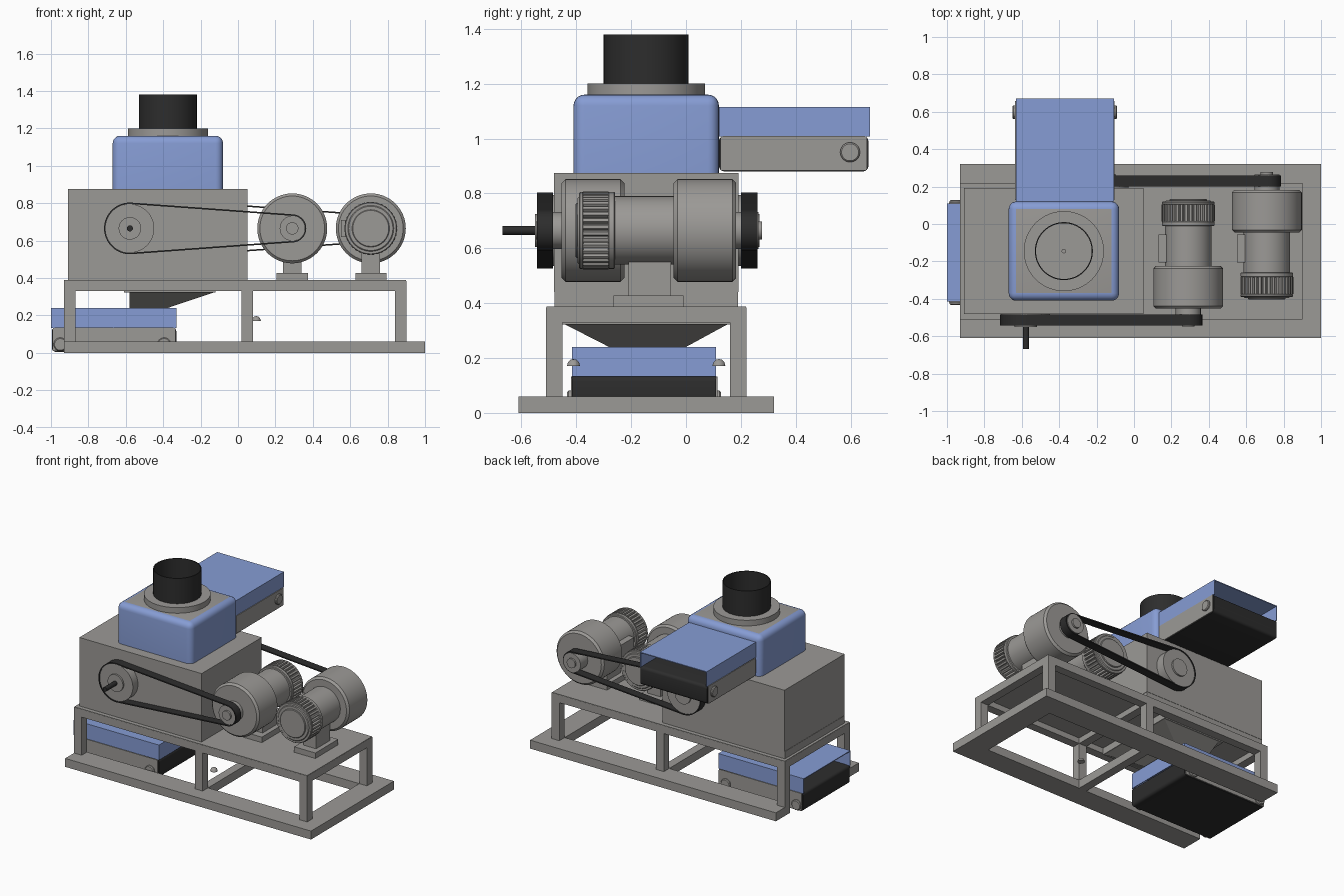
import bpy, bmesh, math
from mathutils import Matrix, Vector

if "Cube" in bpy.data.objects:
    bpy.data.objects.remove(bpy.data.objects["Cube"])


def material(name, rgb):
    m = bpy.data.materials.new(name)
    m.diffuse_color = (*rgb, 1)
    m.use_nodes = True
    m.node_tree.nodes["Principled BSDF"].inputs["Base Color"].default_value = m.diffuse_color
    return m


GREY = material("machine grey", (0.33, 0.32, 0.305))
BLUE = material("cover blue", (0.24, 0.335, 0.66))
BLACK = material("rubber black", (0.026, 0.026, 0.026))


def make(name, bm, mat, smooth=False, matrix=None):
    if matrix:
        bm.transform(matrix)
    bmesh.ops.recalc_face_normals(bm, faces=bm.faces[:])
    me = bpy.data.meshes.new(name)
    bm.to_mesh(me)
    bm.free()
    me.materials.append(mat)
    ob = bpy.data.objects.new(name, me)
    bpy.context.collection.objects.link(ob)
    if smooth:
        bpy.ops.object.select_all(action='DESELECT')
        ob.select_set(True)
        bpy.context.view_layer.objects.active = ob
        bpy.ops.object.shade_smooth_by_angle(angle=math.radians(35))
    return ob


def box_bm(lo, hi):
    bm = bmesh.new()
    bmesh.ops.create_cube(bm, size=1)
    for v in bm.verts:
        v.co = Vector([l + (c + 0.5) * (h - l) for c, l, h in zip(v.co, lo, hi)])
    return bm


def box(name, lo, hi, mat=GREY, matrix=None):
    return make(name, box_bm(lo, hi), mat, matrix=matrix)


def lathe(name, profile, mat=GREY, matrix=None, n=48):
    """Revolve (radius, height) points around local z."""
    bm = bmesh.new()
    rings = []
    for r, h in profile:
        if r == 0:
            rings.append([bm.verts.new((0, 0, h))] * n)
        else:
            rings.append([bm.verts.new((r * math.cos(2 * math.pi * i / n),
                                        r * math.sin(2 * math.pi * i / n), h)) for i in range(n)])
    for a, b in zip(rings, rings[1:]):
        for i in range(n):
            j = (i + 1) % n
            vs = list(dict.fromkeys([a[i], a[j], b[j], b[i]]))
            bm.faces.new(vs)
    return make(name, bm, mat, True, matrix)


def along_y(x, z, y=0.0, sign=1):
    """Local z becomes world y (or -y)."""
    return Matrix.Translation((x, y, z)) @ Matrix.Rotation(-sign * math.pi / 2, 4, 'X')


def cylinder(name, r, a, b, mat=GREY, matrix=None, c=0.0, n=48):
    s = 1 if b > a else -1
    prof = [(0, a), (r - c, a), (r, a + c * s), (r, b - c * s), (r - c, b), (0, b)]
    if not c:
        prof = [(0, a), (r, a), (r, b), (0, b)]
    return lathe(name, prof, mat, matrix, n)


# Base rails, open at the discharge end
box("base_rail_front", (-0.93, -0.61, 0), (1, -0.45, 0.06))
box("base_rail_back", (-0.93, 0.16, 0), (1, 0.32, 0.06))
box("base_end_rail", (0.84, -0.45, 0), (1, 0.16, 0.06))
box("base_crossbar", (0.02, -0.45, 0), (0.08, 0.16, 0.06))

# Table with legs
for x in (-0.93, 0.02, 0.84):
    for y in (-0.51, 0.16):
        box("table_leg", (x, y, 0.06), (x + 0.06, y + 0.06, 0.33))
    box("table_cross_beam", (x, -0.45, 0.33), (x + 0.06, 0.16, 0.385))
for y in (-0.51, 0.16):
    box("table_long_beam", (-0.93, y, 0.33), (0.90, y + 0.06, 0.385))
box("table_plate", (-0.929, -0.509, 0.37), (0.899, 0.219, 0.388))
for y in (-0.41, 0.12):
    lathe("dome_foot", [(0, 0.17), (0.024, 0.17), (0.02, 0.185), (0.01, 0.194), (0, 0.196)],
          matrix=Matrix.Translation((0.098, y, 0)), n=20)

# Main housing
box("housing_plinth", (-0.91, -0.48, 0.385), (0.05, 0.19, 0.44))
box("housing", (-0.908, -0.482, 0.44), (0.052, 0.192, 0.875))

# Discharge hopper under the table
box("hopper_flange", (-0.61, -0.45, 0.322), (-0.12, 0.16, 0.372))
bm = box_bm((-0.58, -0.44, 0.235), (-0.13, 0.15, 0.322))
for v in bm.verts:
    if v.co.z < 0.3:
        v.co.x = -0.58 if v.co.x < -0.3 else -0.39
        v.co.y = -0.27 if v.co.y < 0 else -0.01
make("hopper", bm, GREY)

# Hood with rounded edges and a grey lid face
bm = box_bm((-0.67, -0.41, 0.875), (-0.08, 0.12, 1.16))
edges = [e for e in bm.edges if max(v.co.z for v in e.verts) > 1]
bmesh.ops.bevel(bm, geom=edges, offset=0.04, segments=5, profile=0.5, affect='EDGES')
hood = make("hood", bm, BLUE, True)
hood.data.materials.append(GREY)
for p in hood.data.polygons:
    p.material_index = int(p.normal.z > 0.99)

# Inlet collar and open pipe
INLET = Matrix.Translation((-0.375, -0.145, 0))
cylinder("inlet_collar", 0.214, 1.155, 1.2, matrix=INLET, n=64)
lathe("inlet_pipe", [(0.155, 1.2), (0.155, 1.38), (0.149, 1.38), (0.149, 1.2), (0.155, 1.2)],
      BLACK, INLET, 64)
cylinder("inlet_pin", 0.012, 1.2, 1.215, matrix=INLET, n=16)


# Covered conveyors, built along local +y
def conveyor(prefix, length, matrix, rollers, roller_z):
    w = 0.262
    bm = box_bm((-w, 0.0, 0.0), (w, length - 0.005, 0.13))
    ends = [e for e in bm.edges if abs(e.verts[0].co.x - e.verts[1].co.x) > 0.1]
    bmesh.ops.bevel(bm, geom=ends, offset=0.02, segments=4, profile=0.5, affect='EDGES')
    make(prefix + "_belt", bm, BLACK, True, matrix)
    z0, z1, t = 0.128, 0.235, 0.006
    box(prefix + "_cover_top", (-w, 0, z1 - t), (w, length, z1), BLUE, matrix)
    box(prefix + "_cover_end", (-w, 0, z0), (w, t, z1 - t), BLUE, matrix)
    for s in (-1, 1):
        a, b = sorted((s * w, s * (w - t)))
        box(prefix + "_cover_side", (a, t, z0), (b, length, z1 - t), BLUE, matrix)
        a, b = sorted((s * w, s * (w + 0.005)))
        box(prefix + "_side_plate", (a, 0.008, 0.006), (b, length - 0.012, 0.128), GREY, matrix)
        for y in rollers:
            turn = Matrix.Translation((0, y, roller_z)) @ Matrix.Rotation(s * math.pi / 2, 4, 'Y')
            cylinder(prefix + "_roller_cap", 0.036, w, w + 0.018, GREY, matrix @ turn, 0.005, 32)


conveyor("feed", 0.55, Matrix.Translation((-0.37, 0.12, 0.88)), [0.478], 0.07)
conveyor("discharge", 0.67, Matrix.Translation((-0.33, -0.153, 0.005))
         @ Matrix.Rotation(math.pi / 2, 4, 'Z'), [0.065, 0.62], 0.04)


# Motors with drum, body, ribbed cap and stand; sign gives the drum direction
def motor(prefix, x, sign):
    m = along_y(x, 0.665, -0.135, sign)
    cylinder(prefix + "_drum", 0.187, 0.09, 0.318, matrix=m, c=0.014, n=64)
    cylinder(prefix + "_body", 0.125, -0.13, 0.1, matrix=m)
    cylinder(prefix + "_fan_cap", 0.128, -0.26, -0.12, matrix=m, c=0.01)
    for a, b in ((-0.15, -0.123), (-0.255, -0.238)):
        cylinder(prefix + "_cap_ring", 0.14, a, b, matrix=m, c=0.004)
    # Toothed ring between the cap rings
    n = 36
    pts = []
    for i in range(n):
        for f, r in ((0.0, 0.128), (0.2, 0.142), (0.7, 0.142), (0.9, 0.128)):
            t = 2 * math.pi * (i + f) / n
            pts.append((r * math.cos(t), r * math.sin(t), -0.24))
    bm = bmesh.new()
    f = bm.faces.new([bm.verts.new(p) for p in pts])
    ext = bmesh.ops.extrude_face_region(bm, geom=[f])
    bmesh.ops.translate(bm, vec=(0, 0, 0.092),
                        verts=[v for v in ext['geom'] if isinstance(v, bmesh.types.BMVert)])
    make(prefix + "_ribs", bm, GREY, matrix=m)
    cylinder(prefix + "_end_disc", 0.1, -0.268, -0.255, matrix=m, c=0.004)
    cylinder(prefix + "_small_pulley", 0.067, 0.31, 0.4, matrix=m)
    cylinder(prefix + "_pulley_hub", 0.033, 0.4, 0.412, matrix=m, n=32)
    box(prefix + "_terminal_box", (x - 0.16, -0.205, 0.62), (x - 0.1, -0.055, 0.71))
    box(prefix + "_foot", (x - 0.083, -0.265, 0.388), (x + 0.083, -0.01, 0.427))
    box(prefix + "_neck", (x - 0.05, -0.21, 0.427), (x + 0.05, -0.055, 0.58))


# Large pulley and thin belt loop around both pulleys
def drive(prefix, x_big, x_small, y0, y1):
    d, a = x_small - x_big, math.acos((0.138 - 0.075) / (x_small - x_big))

    def loop(shrink):
        pts = []
        for k in range(33):
            t = a + (2 * math.pi - 2 * a) * k / 32
            pts.append((x_big + (0.138 - shrink) * math.cos(t), (0.138 - shrink) * math.sin(t)))
        for k in range(25):
            t = -a + 2 * a * k / 24
            pts.append((x_small + (0.075 - shrink) * math.cos(t), (0.075 - shrink) * math.sin(t)))
        return pts

    bm = bmesh.new()
    rings = [[bm.verts.new((px, y, 0.665 + pz)) for px, pz in loop(s)]
             for s, y in ((0, y0), (0, y1), (0.008, y1), (0.008, y0))]
    n = len(rings[0])
    for r in range(4):
        p, q = rings[r], rings[(r + 1) % 4]
        for i in range(n):
            bm.faces.new((p[i], p[(i + 1) % n], q[(i + 1) % n], q[i]))
    make(prefix + "_belt", bm, BLACK, True)
    s = 1 if y1 > y0 else -1
    m = along_y(x_big, 0.665)
    cylinder(prefix + "_large_pulley", 0.13, y0 - 0.01 * s, y1 - 0.004 * s, matrix=m, n=64)
    cylinder(prefix + "_large_hub", 0.06, y1 - 0.01 * s, y1 + 0.008 * s, matrix=m)


motor("front_motor", 0.29, -1)
motor("rear_motor", 0.71, 1)
drive("front_drive", -0.578, 0.29, -0.485, -0.543)
drive("rear_drive", -0.16, 0.71, 0.2, 0.26)
cylinder("drive_shaft", 0.016, -0.54, -0.668, BLACK, along_y(-0.578, 0.665), n=24)
